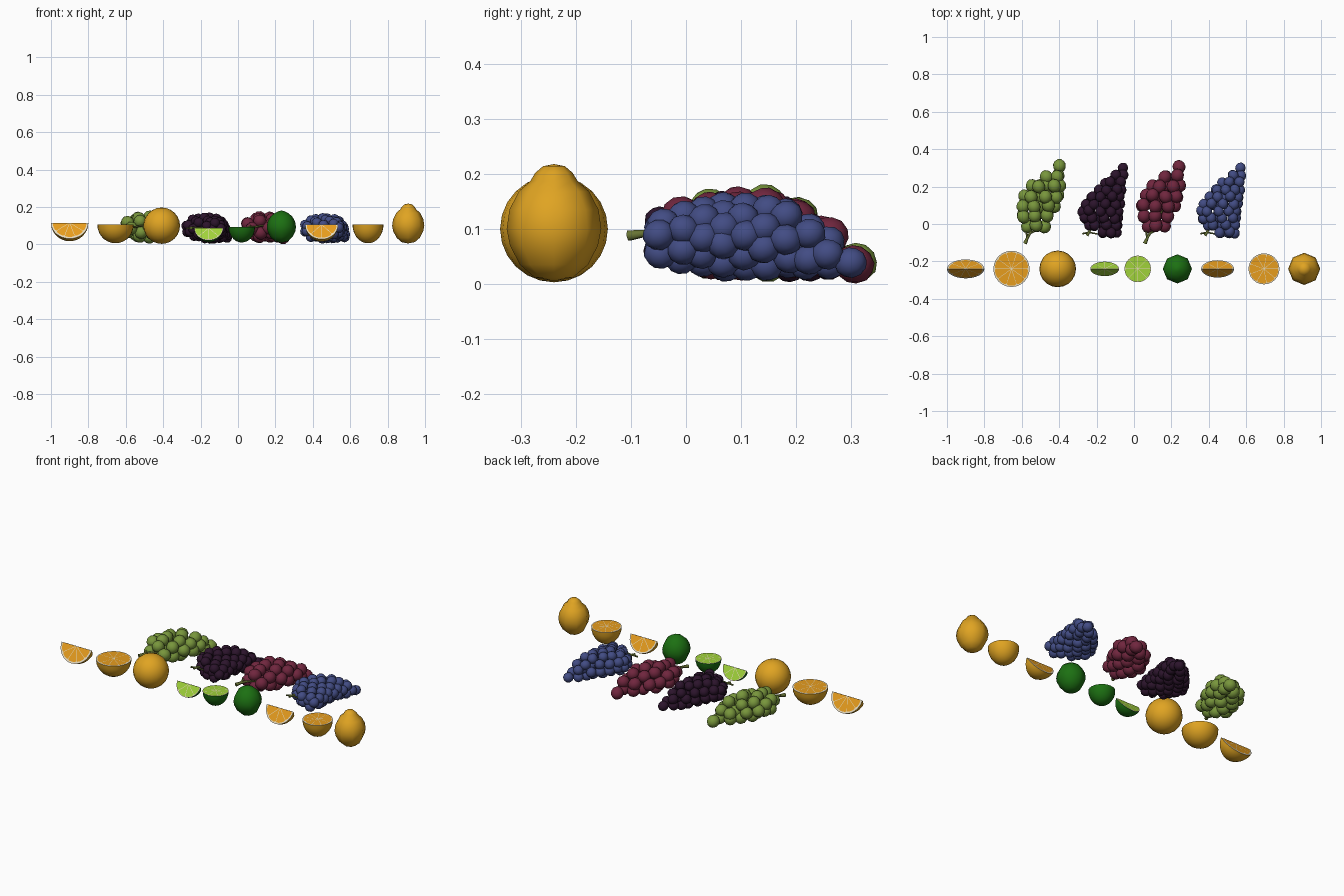
import bpy, bmesh, math, random
from mathutils import Vector, Matrix

if "Cube" in bpy.data.objects:
    bpy.data.objects.remove(bpy.data.objects["Cube"])

random.seed(4)
ROW_Y = -0.24


def material(name, rgb):
    m = bpy.data.materials.new(name)
    lin = [((c / 255 + 0.055) / 1.055) ** 2.4 for c in rgb]
    m.diffuse_color = (*lin, 1)
    m.use_nodes = True
    m.node_tree.nodes["Principled BSDF"].inputs["Base Color"].default_value = m.diffuse_color
    return m


RIND = material("golden_rind", (224, 164, 34))
FLESH = material("orange_flesh", (232, 158, 30))
PITH = material("pale_pith", (245, 232, 200))
LIME_RIND = material("lime_rind", (28, 112, 18))
LIME_FLESH = material("lime_flesh", (160, 210, 58))
STEM = material("stem_green", (104, 116, 52))
GREEN = material("green_grape", (120, 150, 60))
BLACK = material("black_grape", (44, 20, 44))
RED = material("red_grape", (112, 38, 62))
BLUE = material("blue_grape", (66, 76, 132))


def finish(bm, name, mats, angle=None):
    me = bpy.data.meshes.new(name)
    bm.to_mesh(me)
    bm.free()
    ob = bpy.data.objects.new(name, me)
    bpy.context.collection.objects.link(ob)
    for m in mats:
        me.materials.append(m)
    bpy.ops.object.select_all(action='DESELECT')
    ob.select_set(True)
    bpy.context.view_layer.objects.active = ob
    if angle:
        bpy.ops.object.shade_smooth_by_angle(angle=math.radians(angle))
    else:
        bpy.ops.object.shade_smooth()
    return ob


def lathe(bm, profile, sides, cx, cap=False):
    """Revolve (radius, z) points about the vertical axis; cap closes the top in pith."""
    rings = []
    for r, z in profile:
        if r < 1e-5:
            rings.append([bm.verts.new((cx, ROW_Y, z))])
        else:
            rings.append([bm.verts.new((cx + r * math.cos(2 * math.pi * i / sides),
                                        ROW_Y + r * math.sin(2 * math.pi * i / sides), z))
                          for i in range(sides)])
    for a, b in zip(rings, rings[1:]):
        for i in range(sides):
            j = (i + 1) % sides
            quad = [a[i % len(a)], a[j % len(a)], b[j % len(b)], b[i % len(b)]]
            bm.faces.new(list(dict.fromkeys(quad)))
    if cap:
        bm.faces.new(rings[-1]).material_index = 1


def segments(bm, place, count, sweep, radius, gap):
    """Flesh segments: sectors separated by thin pith gaps, laid just over a cut."""
    step = sweep / count
    for k in range(count):
        mid, half = (k + 0.5) * step, step / 2
        tip = gap / math.sin(half)
        inner = half - math.asin(gap / radius)
        pts = [(tip * math.cos(mid), tip * math.sin(mid))]
        for i in range(7):
            a = mid - inner + 2 * inner * i / 6
            rr = radius * (0.96 if i in (0, 6) else 1)
            pts.append((rr * math.cos(a), rr * math.sin(a)))
        f = bm.faces.new([bm.verts.new(place(u, v)) for u, v in pts])
        f.material_index = 2


# whole fruits
def whole_fruit(name, cx, profile, sides, mat):
    bm = bmesh.new()
    lathe(bm, profile, sides, cx)
    bmesh.ops.recalc_face_normals(bm, faces=bm.faces)
    finish(bm, name, [mat])


orange = [(0.098 * math.sin(math.pi * i / 12), 0.1 - 0.097 * math.cos(math.pi * i / 12)) for i in range(13)]
whole_fruit("whole_orange", -0.408, orange, 20, RIND)
whole_fruit("whole_lime", 0.232, [(0, .008), (.035, .017), (.06, .04), (.075, .072), (.078, .095), (.073, .122),
                                  (.058, .15), (.035, .168), (.016, .177), (0, .181)], 8, LIME_RIND)
whole_fruit("whole_lemon", 0.91, [(0, .005), (.035, .012), (.062, .035), (.08, .07), (.086, .1), (.081, .135),
                                  (.064, .168), (.043, .187), (.034, .202), (.02, .214), (0, .218)], 8, RIND)


# halved fruits, cut side up
def half_fruit(name, cx, r, z0, z1, n, border, mats):
    bm = bmesh.new()
    prof = [(r * math.sin(math.pi / 2 * i / 7), z1 - (z1 - z0) * math.cos(math.pi / 2 * i / 7)) for i in range(8)]
    lathe(bm, prof, 24, cx, cap=True)
    bmesh.ops.recalc_face_normals(bm, faces=bm.faces)
    segments(bm, lambda u, v: (cx + u, ROW_Y + v, z1 + 0.0012), n, 2 * math.pi, r * border, 0.0011)
    finish(bm, name, mats, 35)


# wedges, ridge on top, both cut faces showing flesh
def wedge(name, cx, r, depth, z0, n, border, mats):
    bm = bmesh.new()
    half, steps, top = math.radians(31), 16, z0 + depth

    def at(u, v, phi, lift=0.0):
        s = 1 if phi > 0 else -1
        return Vector((cx + u, ROW_Y + v * math.sin(phi) + lift * s * math.cos(phi),
                       top - v * math.cos(phi) + lift * math.sin(abs(phi))))
    ends = [bm.verts.new((cx + s * r, ROW_Y, top)) for s in (1, -1)]
    arcs = []
    for k in range(7):
        phi = -half + 2 * half * k / 6
        arcs.append([ends[0]] + [bm.verts.new(at(r * math.cos(math.pi * i / steps),
                    depth * math.sin(math.pi * i / steps), phi)) for i in range(1, steps)] + [ends[1]])
    for a, b in zip(arcs, arcs[1:]):
        for i in range(steps):
            bm.faces.new(list(dict.fromkeys([a[i], a[i + 1], b[i + 1], b[i]])))
    for arc in (arcs[0], arcs[-1]):
        bm.faces.new(arc).material_index = 1
    bmesh.ops.recalc_face_normals(bm, faces=bm.faces)
    for phi in (-half, half):
        old = set(bm.faces)
        segments(bm, lambda u, v: at(u, v * depth / r, phi, 0.0012), n, math.pi, r * border, 0.0013)
        bm.normal_update()
        for f in [f for f in bm.faces if f not in old]:
            if f.normal.z < 0:
                f.normal_flip()
    finish(bm, name, mats, 35)


GOLD = [RIND, PITH, FLESH]
LIME = [LIME_RIND, PITH, LIME_FLESH]
half_fruit("half_orange", -0.655, 0.097, 0.006, 0.105, 10, 0.92, GOLD)
half_fruit("half_lime", 0.02, 0.071, 0.01, 0.094, 8, 0.96, LIME)
half_fruit("half_lemon", 0.695, 0.083, 0.006, 0.105, 9, 0.93, GOLD)
wedge("orange_wedge", -0.9, 0.1, 0.098, 0.017, 5, 0.9, GOLD)
wedge("lime_wedge", -0.157, 0.077, 0.075, 0.012, 4, 0.95, LIME)
wedge("lemon_wedge", 0.447, 0.088, 0.09, 0.015, 4, 0.91, GOLD)


# grape bunches: rings of grapes around outlines (y, xmin, xmax, zmin, zmax)
BIG = [(-.01, -.11, .055, .025, .155), (.03, -.14, .07, .008, .17), (.1, -.14, .11, .004, .18),
       (.17, -.11, .135, .008, .177), (.24, -.05, .14, .004, .14), (.308, .055, .128, 0, .08)]
SMALL = [(-.045, -.04, .105, .03, .14), (0, -.11, .11, .015, .15), (.06, -.145, .11, .005, .165),
         (.12, -.115, .12, .005, .17), (.18, -.06, .13, .005, .16), (.24, 0, .135, .005, .12),
         (.297, .075, .135, 0, .08)]


def outline(table, y):
    for a, b in zip(table, table[1:]):
        if y <= b[0] + 1e-6:
            t = (y - a[0]) / (b[0] - a[0])
            return [p + (q - p) * t for p, q in zip(a[1:], b[1:])]


def bunch(name, cx, table, r, mat):
    bm = bmesh.new()
    y0, y1 = table[0][0], table[-1][0]
    rows = round((y1 - y0) / (1.4 * r))

    def grape(x, y, z):
        j = [random.uniform(-0.15, 0.15) * r for _ in range(3)]
        loc = Vector((cx + x + j[0], y + j[1], max(r * 1.02, z + j[2])))
        turn = Matrix.Rotation(random.uniform(-.6, .6), 4, 'Z') @ Matrix.Rotation(random.uniform(-.5, .5), 4, 'X')
        m = Matrix.Translation(loc) @ turn @ Matrix.Diagonal((1, 1.08, 1, 1))
        bmesh.ops.create_icosphere(bm, subdivisions=2, radius=r, matrix=m)

    for k in range(rows + 1):
        y = y0 + (y1 - y0) * k / rows
        xa, xb, za, zb = outline(table, y)
        mx, mz = (xa + xb) / 2, (za + zb) / 2
        wx, wz = max(0, (xb - xa) / 2 - r), max(0, (zb - za) / 2 - r)
        n = max(1, round(math.pi * (wx + wz) / (1.75 * r)))
        for i in range(n):
            a = 2 * math.pi * (i + 0.5 * (k % 2)) / n
            d = 1 if n > 2 else 0.6
            grape(mx + d * wx * math.cos(a), y, mz + d * wz * math.sin(a))
        if n > 4:  # filler in the middle of the ring
            grape(mx, y, mz)
    finish(bm, name + "_grapes", [mat])


# stems with side twigs
def stem(name, cx, paths, depth):
    cu = bpy.data.curves.new(name, 'CURVE')
    cu.dimensions = '3D'
    cu.bevel_depth, cu.bevel_resolution, cu.use_fill_caps = depth, 1, True
    for pts in paths:
        sp = cu.splines.new('POLY')
        sp.points.add(len(pts) - 1)
        for i, (p, (x, y, z, w)) in enumerate(zip(sp.points, pts)):
            p.co, p.radius = (cx + x, y, z, 1), w
    ob = bpy.data.objects.new(name, cu)
    bpy.context.collection.objects.link(ob)
    cu.materials.append(STEM)
    bpy.ops.object.select_all(action='DESELECT')
    ob.select_set(True)
    bpy.context.view_layer.objects.active = ob
    bpy.ops.object.convert(target='MESH')


BIG_STEM = [[(-.088, -.104, .088, 1.2), (-.075, -.075, .092, .8), (-.045, -.02, .094, .7), (.02, .1, .09, .6),
             (.085, .28, .05, .4)],
            [(-.075, -.075, .092, .7), (-.082, -.035, .1, .5), (-.095, .02, .1, .4)],
            [(-.06, -.05, .093, .6), (-.02, -.03, .1, .5), (.02, .01, .1, .4)]]
SMALL_STEM = [[(-.085, -.062, .088, 1.1), (-.07, -.035, .09, .8), (-.04, .02, .092, .7), (.02, .12, .09, .5),
               (.09, .27, .05, .4)],
              [(-.11, -.052, .085, .6), (-.075, -.045, .09, .6), (-.02, -.055, .09, .5), (.02, -.03, .09, .4)]]

for name, cx, big, mat in (("green", -0.495, True, GREEN), ("black", -0.166, False, BLACK),
                           ("red", 0.146, True, RED), ("blue", 0.465, False, BLUE)):
    bunch(name, cx, BIG if big else SMALL, 0.035 if big else 0.028, mat)
    stem(name + "_grape_stem", cx, BIG_STEM if big else SMALL_STEM, 0.009 if big else 0.0075)
